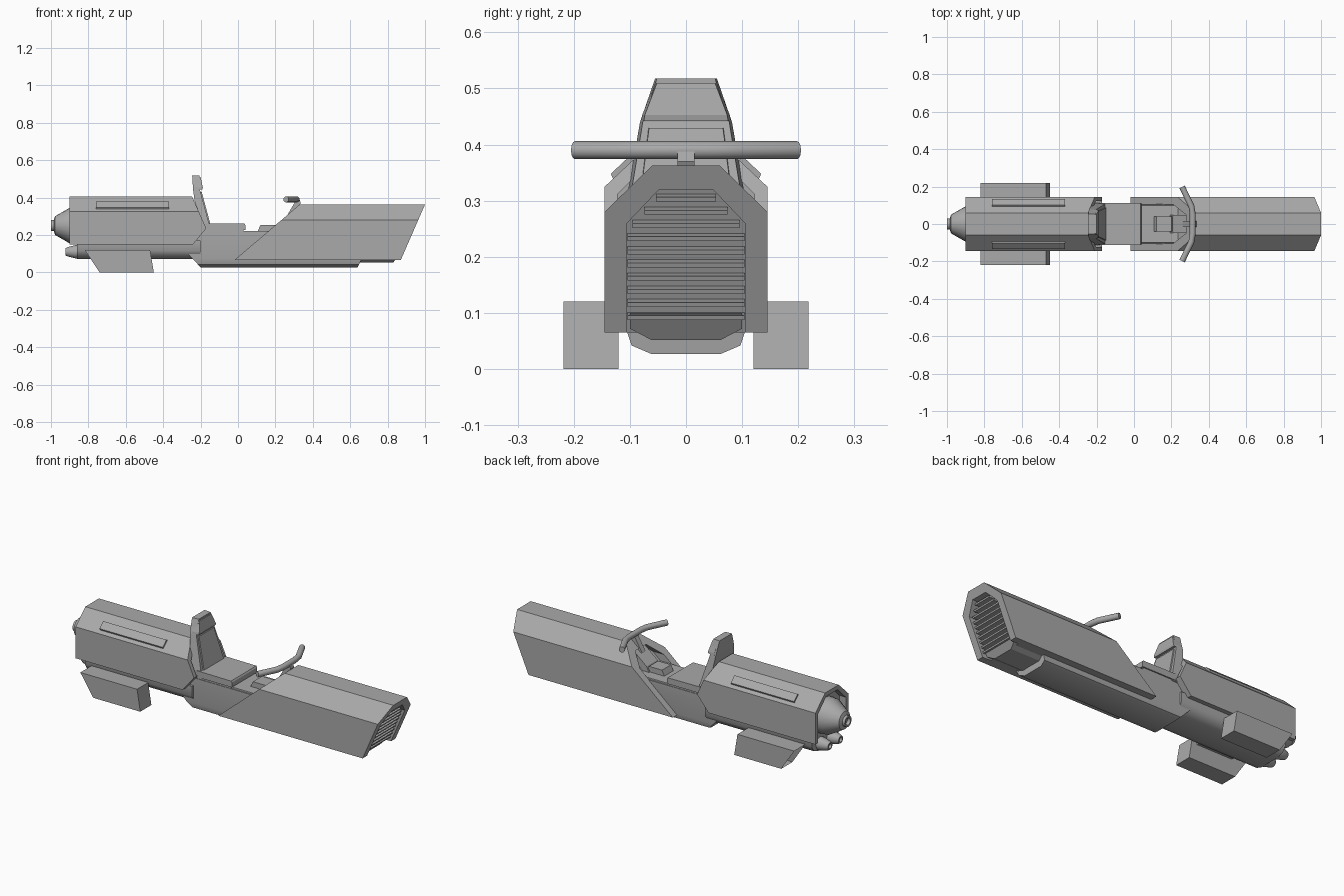
import bpy, bmesh, math
from mathutils import Vector

cube = bpy.data.objects.get("Cube")
if cube:
    bpy.data.objects.remove(cube, do_unlink=True)

grey = bpy.data.materials.new("matte grey")
grey.use_nodes = True
GREY = (0.4, 0.4, 0.4, 1)
grey.diffuse_color = GREY
grey.node_tree.nodes["Principled BSDF"].inputs["Base Color"].default_value = GREY


def finish(name, bm, angle=None):
    bmesh.ops.recalc_face_normals(bm, faces=bm.faces)
    mesh = bpy.data.meshes.new(name)
    bm.to_mesh(mesh)
    bm.free()
    obj = bpy.data.objects.new(name, mesh)
    bpy.context.collection.objects.link(obj)
    mesh.materials.append(grey)
    if angle:
        bpy.ops.object.select_all(action='DESELECT')
        obj.select_set(True)
        bpy.context.view_layer.objects.active = obj
        bpy.ops.object.shade_smooth_by_angle(angle=math.radians(angle))
    return obj


def loft(name, rings, angle=None):
    """Skin a solid through rings that have equal point counts."""
    bm = bmesh.new()
    loops = [[bm.verts.new(p) for p in ring] for ring in rings]
    for a, b in zip(loops, loops[1:]):
        for i in range(len(a)):
            j = (i + 1) % len(a)
            bm.faces.new((a[i], a[j], b[j], b[i]))
    bm.faces.new(loops[0][::-1])
    bm.faces.new(loops[-1])
    return finish(name, bm, angle)


def mirror_half(half):
    """Close a half section of (y, z) points across y = 0."""
    return half + [(-y, z) for y, z in reversed(half)]


def sweep(name, section, back, front, angle=None):
    """Run a (y, z) section along x between two ends given as functions of z."""
    return loft(name, [[(end(z), y, z) for y, z in section] for end in (back, front)], angle)


def line(x0, z0, x1, z1):
    return lambda z: x0 + (z - z0) * (x1 - x0) / (z1 - z0)


def at(x):
    return lambda z: x


def slab(name, profile, y0, y1):
    """Extrude an (x, z) side profile across y."""
    return loft(name, [[(x, y, z) for x, z in profile] for y in (y0, y1)])


def turned(name, stations, y, z, sides=20):
    """Body of revolution along x from (x, radius) stations."""
    turns = [2 * math.pi * i / sides for i in range(sides)]
    return loft(name, [[(x, y + r * math.cos(t), z + r * math.sin(t)) for t in turns]
                       for x, r in stations], 25)


def tube(name, path, radius, sides=12):
    rings = []
    points = [Vector(p) for p in path]
    for i, p in enumerate(points):
        d = (points[min(i + 1, len(points) - 1)] - points[max(i - 1, 0)]).normalized()
        side = d.cross(Vector((0, 0, 1))).normalized()
        up = side.cross(d)
        rings.append([p + radius * (side * math.cos(a) + up * math.sin(a))
                      for a in (2 * math.pi * k / sides for k in range(sides))])
    return loft(name, rings, 35)


# Front cowl: an open-bottomed arch cut by two raked planes
nose = line(0.87, 0.065, 1.0, 0.363)
cut = line(-0.02, 0.065, 0.33, 0.363)
outer = [(0.145, 0.065), (0.145, 0.28), (0.06, 0.363)]
inner = [(0.105, 0.065), (0.105, 0.26), (0.048, 0.32)]
arch = mirror_half(outer) + mirror_half(inner)[::-1]
sweep("front_cowl", arch, cut, nose)

# Radiator core and slats behind the nose
core = mirror_half(inner)
sweep("radiator_core", core, lambda z: cut(z) + 0.07, lambda z: nose(z) - 0.05)
for i in range(10):
    z = 0.095 + i * 0.0235
    w = 0.104 if z < 0.25 else 0.104 - (z - 0.25) * 0.9
    x = nose(z) - 0.03
    slab(f"radiator_slat_{i + 1}", [(x - 0.03, z - 0.004), (x + 0.015, z - 0.008),
                                    (x + 0.018, z), (x - 0.03, z + 0.008)], -w, w)

# Lower hull with a rounded belly, and the chin under the nose
belly = mirror_half([(0.108, 0.215), (0.108, 0.075), (0.097, 0.042), (0.062, 0.027)])
sweep("main_hull", belly, line(-0.2, 0.027, -0.245, 0.075), lambda z: 0.64 + min(z - 0.027, 0.05) * 0.5, 40)
chin = mirror_half([(0.1, 0.1), (0.1, 0.072), (0.062, 0.052)])
sweep("chin", chin, at(0.6), line(0.83, 0.052, 0.865, 0.1))
rear_belly = mirror_half([(0.12, 0.17), (0.12, 0.115), (0.1, 0.085), (0.065, 0.072)])
sweep("rear_hull", rear_belly, at(-0.86), at(-0.2), 40)

# Rear cowl: upper arch, lower skirts and the solid core inside
upper = [(0.145, 0.235), (0.145, 0.325), (0.06, 0.405)]
lining = [(0.122, 0.235), (0.122, 0.312), (0.05, 0.382)]
slope = line(-0.17, 0.235, -0.245, 0.405)
sweep("rear_cowl", mirror_half(upper) + mirror_half(lining)[::-1], at(-0.9), slope)
for side, s in (("left", 1), ("right", -1)):
    skirt = [(s * 0.145, 0.15), (s * 0.145, 0.235), (s * 0.122, 0.235), (s * 0.122, 0.15)]
    sweep(f"rear_skirt_{side}", skirt, at(-0.9), line(-0.24, 0.15, -0.17, 0.235))
sweep("rear_core", mirror_half([(0.123, 0.15)] + lining[1:]), at(-0.86), at(-0.255))
sweep("rear_core_step", mirror_half([(0.123, 0.15), (0.123, 0.235)]), at(-0.26), line(-0.24, 0.15, -0.17, 0.235))

# Engine nozzle and the pair of small thrusters
turned("engine_nozzle", [(-0.84, 0.1), (-0.9, 0.095), (-0.978, 0.05), (-0.985, 0.03),
                         (-1.0, 0.03), (-1.0, 0.02), (-0.985, 0.016)], 0, 0.25)
for side, s in (("left", 1), ("right", -1)):
    turned(f"thruster_{side}", [(-0.84, 0.036), (-0.87, 0.036), (-0.91, 0.026), (-0.922, 0.02),
                                (-0.922, 0.013), (-0.91, 0.01)], s * 0.047, 0.11, 14)

    # Side pod with a recessed rear end
    pod = slab(f"side_pod_{side}", [(-0.82, 0.12), (-0.74, 0), (-0.45, 0), (-0.47, 0.12)], s * 0.12, s * 0.218)
    bm = bmesh.new()
    bm.from_mesh(pod.data)
    rear = min(bm.faces, key=lambda f: f.calc_center_median().x)
    bmesh.ops.inset_region(bm, faces=[rear], thickness=0.012)
    bmesh.ops.translate(bm, verts=rear.verts, vec=(0.04, 0, 0))
    bm.to_mesh(pod.data)
    bm.free()
    sweep(f"pod_mount_{side}", [(s * 0.09, 0.09), (s * 0.125, 0.09), (s * 0.125, 0.115), (s * 0.09, 0.115)],
          at(-0.72), at(-0.5))

    # Raised strip on the sloping cowl shoulder
    strip = [(s * 0.128, 0.335), (s * 0.134, 0.348), (s * 0.102, 0.378), (s * 0.09, 0.37)]
    sweep(f"shoulder_strip_{side}", strip, at(-0.76), at(-0.37))

# Seat base and cushion
slab("seat_base", [(-0.24, 0.19), (-0.24, 0.235), (-0.16, 0.235), (0.03, 0.228), (0.03, 0.19)], -0.105, 0.105)
cushion = slab("seat_cushion", [(-0.18, 0.226), (-0.18, 0.262), (0.035, 0.26), (0.04, 0.252), (0.04, 0.226)],
               -0.112, 0.112)

# Backrest tapering upward, with a proud headrest and pad
def level(z, back, front, w):
    return [(back, -w, z), (front, -w * 0.94, z), (front, w * 0.94, z), (back, w, z)]

loft("backrest", [level(0.22, -0.21, -0.15, 0.115), level(0.262, -0.215, -0.155, 0.113),
                  level(0.44, -0.24, -0.203, 0.082), level(0.518, -0.245, -0.205, 0.055)])
loft("headrest", [level(0.442, -0.23, -0.19, 0.08), level(0.453, -0.23, -0.188, 0.078),
                  level(0.51, -0.235, -0.2, 0.055)])
loft("back_pad", [level(0.26, -0.2, -0.148, 0.093), level(0.43, -0.225, -0.194, 0.07)])

# Stepped console between seat and cowl
def plan(z, x0, x1, x2, w, tip):
    return [(x0, -w, z), (x1, -w, z), (x2, -tip, z), (x2, tip, z), (x1, w, z), (x0, w, z)]

loft("console", [plan(0.19, 0.03, 0.22, 0.34, 0.105, 0.06), plan(0.222, 0.03, 0.22, 0.31, 0.1, 0.055)])
slab("console_block", [(0.1, 0.21), (0.12, 0.252), (0.2, 0.252), (0.23, 0.21)], -0.04, 0.04)
slab("dashboard", [(0.19, 0.215), (0.21, 0.252), (0.29, 0.318), (0.36, 0.318), (0.36, 0.215)], -0.048, 0.048)

# Handlebar and its stem
slab("handlebar_stem", [(0.26, 0.3), (0.31, 0.385), (0.33, 0.388), (0.335, 0.37), (0.3, 0.3)], -0.015, 0.015)
tube("handlebar", [(0.257, -0.198, 0.39), (0.307, -0.095, 0.39), (0.314, -0.05, 0.39),
                   (0.314, 0.05, 0.39), (0.307, 0.095, 0.39), (0.257, 0.198, 0.39)], 0.016)
